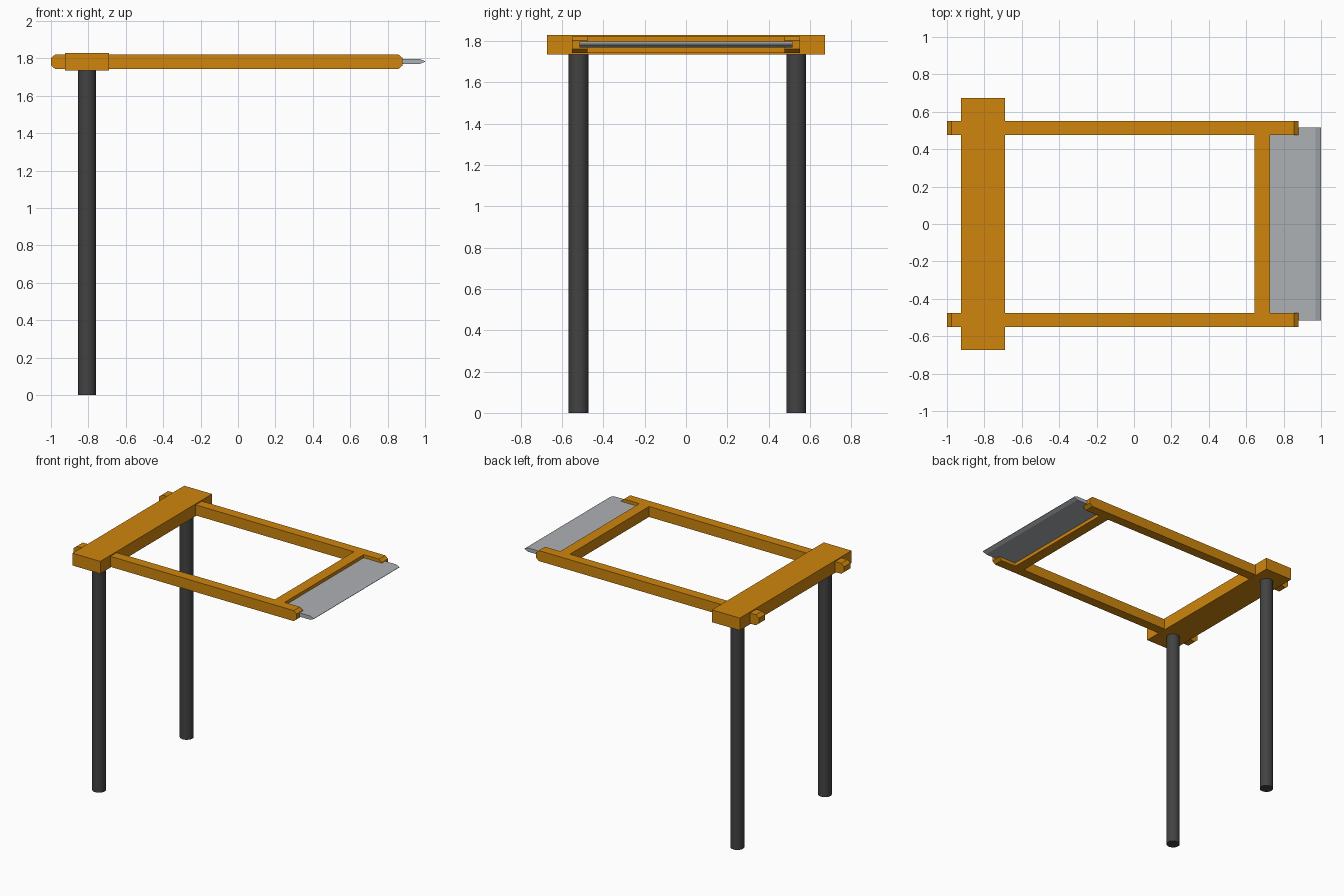
import bpy
import bmesh

cube = bpy.data.objects.get("Cube")
if cube:
    bpy.data.objects.remove(cube, do_unlink=True)


def material(name, color, metallic=0.0):
    m = bpy.data.materials.new(name)
    m.use_nodes = True
    m.diffuse_color = (*color, 1)
    bsdf = m.node_tree.nodes["Principled BSDF"]
    bsdf.inputs["Base Color"].default_value = (*color, 1)
    return m


orange = material("orange paint", (0.62, 0.235, 0.004))
steel = material("pale steel", (0.42, 0.44, 0.455))
dark = material("dark grey", (0.055, 0.055, 0.055))


def extrude_profile(name, points, y0, y1, mat):
    """Extrude a closed (x, z) outline along y."""
    bm = bmesh.new()
    face = bm.faces.new([bm.verts.new((x, y0, z)) for x, z in points])
    new = bmesh.ops.extrude_face_region(bm, geom=[face])["geom"]
    moved = [v for v in new if isinstance(v, bmesh.types.BMVert)]
    bmesh.ops.translate(bm, verts=moved, vec=(0, y1 - y0, 0))
    bmesh.ops.recalc_face_normals(bm, faces=bm.faces)
    mesh = bpy.data.meshes.new(name)
    bm.to_mesh(mesh)
    bm.free()
    obj = bpy.data.objects.new(name, mesh)
    mesh.materials.append(mat)
    bpy.context.collection.objects.link(obj)
    return obj


def box_profile(x0, x1, z0, z1):
    return [(x0, z0), (x1, z0), (x1, z1), (x0, z1)]


# Side rails with chamfered ends
LOW, HIGH, MID = 1.742, 1.822, 1.782
CUT, FLAT = 0.024, 0.02
BACK, FRONT = -1.0, 0.88
rail = [(BACK + CUT, LOW), (FRONT - CUT, LOW), (FRONT, MID - FLAT), (FRONT, MID + FLAT),
        (FRONT - CUT, HIGH), (BACK + CUT, HIGH), (BACK, MID + FLAT), (BACK, MID - FLAT)]
extrude_profile("left_rail", rail, 0.476, 0.551, orange)
extrude_profile("right_rail", rail, -0.551, -0.476, orange)

# Crossbar between the rails and wide beam over the posts
extrude_profile("crossbar", box_profile(0.645, 0.727, LOW, HIGH), -0.476, 0.476, orange)
extrude_profile("main_beam", box_profile(-0.925, -0.69, 1.736, 1.83), -0.673, 0.673, orange)

# Blade with a bevelled front edge
blade = [(0.69, 1.769), (0.97, 1.769), (1.0, 1.782), (1.0, 1.785), (0.97, 1.798), (0.69, 1.798)]
extrude_profile("blade", blade, -0.516, 0.516, steel)

# Round posts
for name, y in (("left_post", 0.534), ("right_post", -0.52)):
    height = 1.74
    bpy.ops.mesh.primitive_cylinder_add(vertices=32, radius=0.048, depth=height,
                                        location=(-0.807, y, height / 2))
    post = bpy.context.object
    post.name = name
    post.data.materials.append(dark)
    bpy.ops.object.shade_smooth_by_angle()
